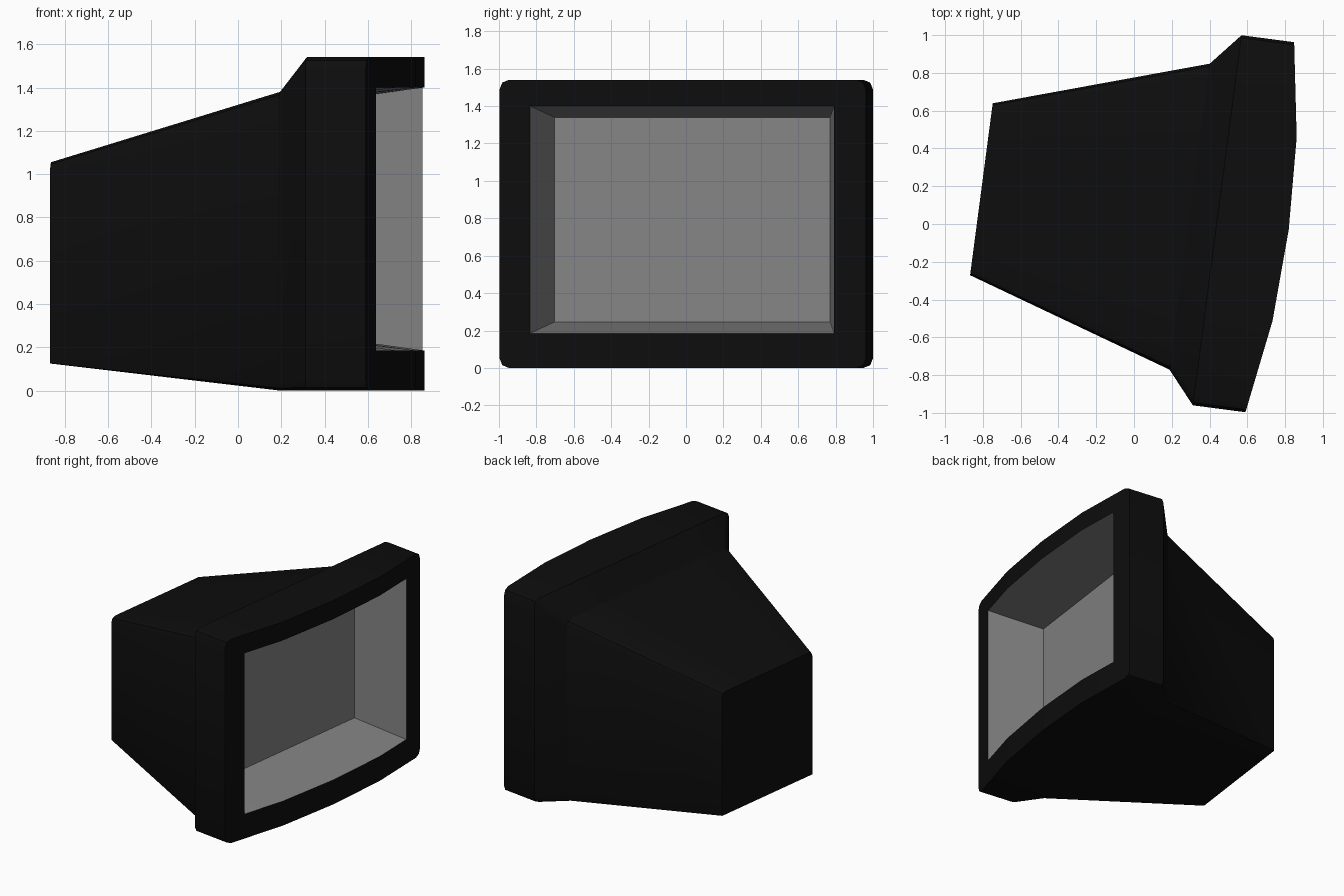
import bpy, bmesh, math
from mathutils import Matrix, Vector

if "Cube" in bpy.data.objects:
    bpy.data.objects.remove(bpy.data.objects["Cube"])

TURN = math.radians(-7.5)      # the whole set is turned slightly
CENTRE_V = 0.077


def material(name, rgb):
    m = bpy.data.materials.new(name)
    m.diffuse_color = (*rgb, 1)
    m.use_nodes = True
    m.node_tree.nodes["Principled BSDF"].inputs["Base Color"].default_value = m.diffuse_color
    return m


casing = material("casing black", (0.004, 0.004, 0.004))
screen = material("screen grey", (0.23, 0.23, 0.235))


def bulge(v):
    """Depth of the faceted curved front at sideways position v."""
    a = abs(v)
    if a < 0.49:
        return 0.816 - 0.022 * a / 0.49
    return 0.794 - 0.079 * (a - 0.49) / 0.498


def ring(bm, depth, half, z0, z1, r_low, r_top, col):
    """Rounded rectangle cross-section with three columns above and below."""
    def corner(cv, cz, r, start):
        return [(cv + r * math.cos(math.radians(start + k * 45)),
                 cz + r * math.sin(math.radians(start + k * 45))) for k in range(3)]
    pts = [(-col, z0), (0, z0), (col, z0)]
    pts += corner(half - r_low, z0 + r_low, r_low, -90)
    pts += corner(half - r_top, z1 - r_top, r_top, 0)
    pts += [(col, z1), (0, z1), (-col, z1)]
    pts += corner(-half + r_top, z1 - r_top, r_top, 90)
    pts += corner(-half + r_low, z0 + r_low, r_low, 180)
    return [bm.verts.new((bulge(v) if depth is None else depth, v + CENTRE_V, z))
            for v, z in pts]


bm = bmesh.new()
rings = [
    ring(bm, -0.825, 0.459, 0.125, 1.055, 0.004, 0.035, 0.23),  # rear panel
    ring(bm, 0.287, 0.817, 0.0, 1.38, 0.04, 0.05, 0.41),        # neck
    ring(bm, 0.434, 0.988, 0.0, 1.54, 0.05, 0.05, 0.49),        # bezel rear
    ring(bm, None, 0.988, 0.0, 1.54, 0.05, 0.05, 0.49),         # bezel front
    ring(bm, None, 0.820, 0.185, 1.40, 0, 0, 0.49),             # opening rim
    ring(bm, 0.33, 0.744, 0.245, 1.34, 0, 0, 0.445),            # recess back
]
n = len(rings[0])
for i in range(len(rings) - 1):
    a, b = rings[i], rings[i + 1]
    for k in range(n):
        f = bm.faces.new((a[k], a[(k + 1) % n], b[(k + 1) % n], b[k]))
        f.material_index = 1 if i == 4 else 0
bm.faces.new(rings[0])
bm.faces.new(rings[-1]).material_index = 1

bmesh.ops.remove_doubles(bm, verts=bm.verts, dist=0.0005)
bmesh.ops.recalc_face_normals(bm, faces=bm.faces)
bmesh.ops.rotate(bm, verts=bm.verts, cent=Vector(), matrix=Matrix.Rotation(TURN, 3, 'Z'))

mesh = bpy.data.meshes.new("television_casing")
bm.to_mesh(mesh)
bm.free()
mesh.materials.append(casing)
mesh.materials.append(screen)
ob = bpy.data.objects.new("television_casing", mesh)
bpy.context.collection.objects.link(ob)
bpy.context.view_layer.objects.active = ob
ob.select_set(True)
bpy.ops.object.shade_smooth_by_angle(angle=math.radians(30))
